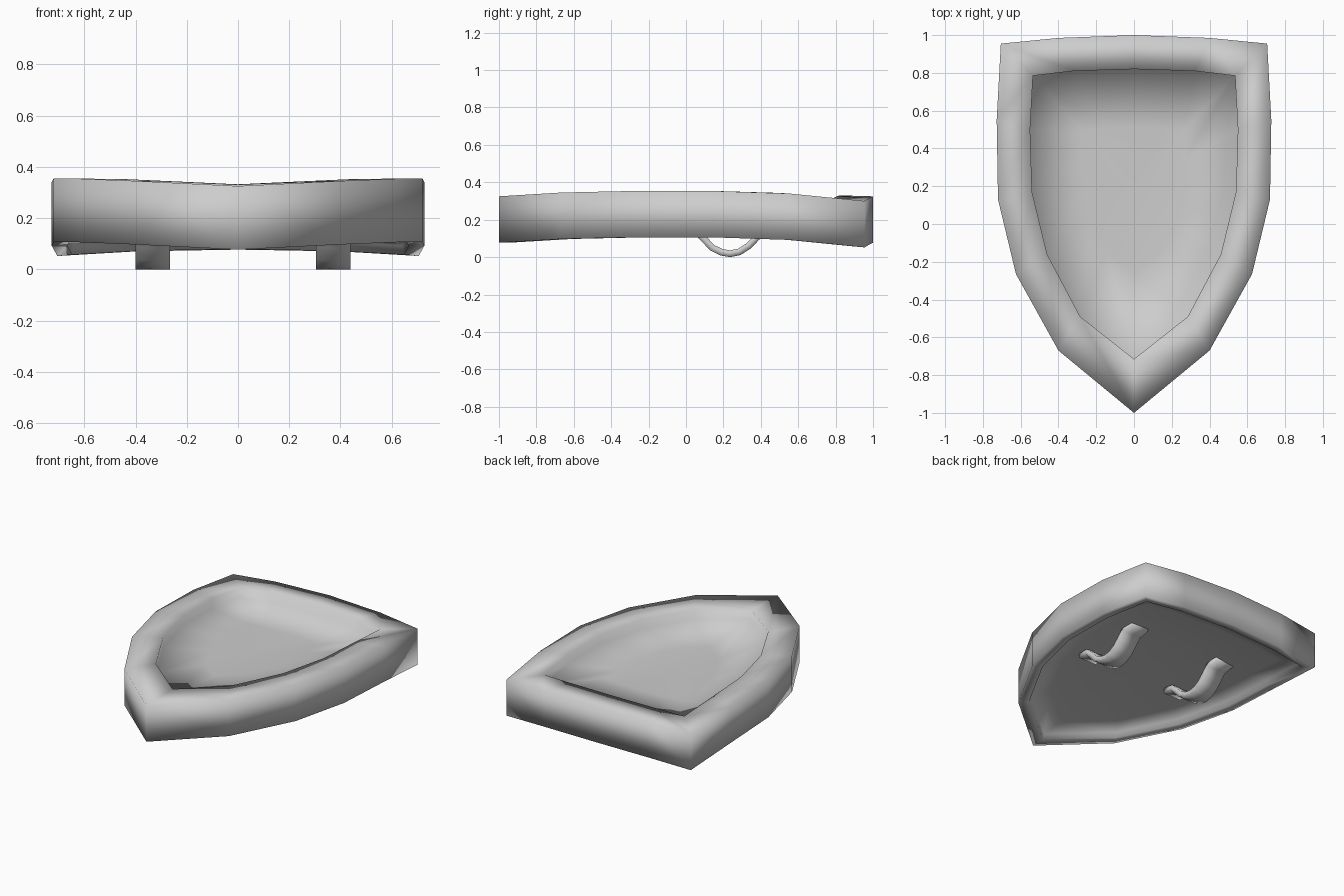
import bpy
import bmesh
from mathutils import Vector

cube = bpy.data.objects.get("Cube")
if cube:
    bpy.data.objects.remove(cube, do_unlink=True)

grey = bpy.data.materials.new("plain_grey")
grey.use_nodes = True
color = (0.61, 0.61, 0.61, 1)
grey.diffuse_color = color
grey.node_tree.nodes["Principled BSDF"].inputs["Base Color"].default_value = color


def finish(name, bm):
    bmesh.ops.recalc_face_normals(bm, faces=bm.faces)
    for face in bm.faces:
        face.smooth = True
    mesh = bpy.data.meshes.new(name)
    bm.to_mesh(mesh)
    bm.free()
    mesh.materials.append(grey)
    obj = bpy.data.objects.new(name, mesh)
    bpy.context.collection.objects.link(obj)
    return obj


# Half outlines from the middle of the straight end to the pointed tip
outer = [(0, 1, .325), (.4, .985, .318), (.705, .955, .3), (.727, .55, .34),
         (.72, .13, .354), (.625, -.265, .354), (.4, -.67, .345), (0, -1, .325)]
inner = [(0, .82, .33), (.32, .81, .326), (.535, .785, .315), (.55, .5, .343),
         (.54, .17, .353), (.46, -.16, .353), (.285, -.49, .345), (0, -.715, .332)]
RIM_HEIGHT = .248


def whole(half):
    """Mirror a half outline into a closed ring."""
    return half + [Vector((-p.x, p.y, p.z)) for p in half[-2:0:-1]]


def rim_ring(inset, drop):
    return whole([Vector(o).lerp(Vector(n), inset) - Vector((0, 0, drop))
                  for o, n in zip(outer, inner)])


def panel_ring(scale, z):
    return whole([Vector((x * scale, .2 + (y - .2) * scale, z)) for x, y, _ in inner])


# Shield body: one loft from the middle of the underside, round the rim, to the floor
rings = [
    panel_ring(.5, .165),
    rim_ring(1, RIM_HEIGHT - .052),
    rim_ring(.38, RIM_HEIGHT - .035),
    rim_ring(.34, RIM_HEIGHT),
    rim_ring(0, RIM_HEIGHT),
    rim_ring(0, 0),
    rim_ring(1, 0),
    rim_ring(1, .065),
    panel_ring(.5, .25),
]
bm = bmesh.new()
loops = [[bm.verts.new(p) for p in ring] for ring in rings]
count = len(loops[0])
for low, high in zip(loops, loops[1:]):
    for i in range(count):
        j = (i + 1) % count
        bm.faces.new((low[i], low[j], high[j], high[i]))
for loop, z in ((loops[0], .168), (loops[-1], .25)):
    centre = bm.verts.new((0, .2, z))
    for i in range(count):
        bm.faces.new((loop[i], loop[(i + 1) % count], centre))
finish("shield_body", bm)

# Arm straps: bent bands with flat ends on the underside
strap_path = [(-.02, .147), (.055, .138), (.095, .098), (.14, .05), (.19, .026), (.235, .018),
              (.285, .028), (.335, .06), (.375, .102), (.42, .143), (.5, .158)]
for name, x in (("right_strap", -.333), ("left_strap", .372)):
    bm = bmesh.new()
    rows = [[bm.verts.new((x + side * .068, y, z)) for side in (-1, 0, 1)]
            for y, z in strap_path]
    for a, b in zip(rows, rows[1:]):
        for k in range(2):
            bm.faces.new((a[k], a[k + 1], b[k + 1], b[k]))
    strap = finish(name, bm)
    solid = strap.modifiers.new("thickness", 'SOLIDIFY')
    solid.thickness = .036
    solid.offset = 0
